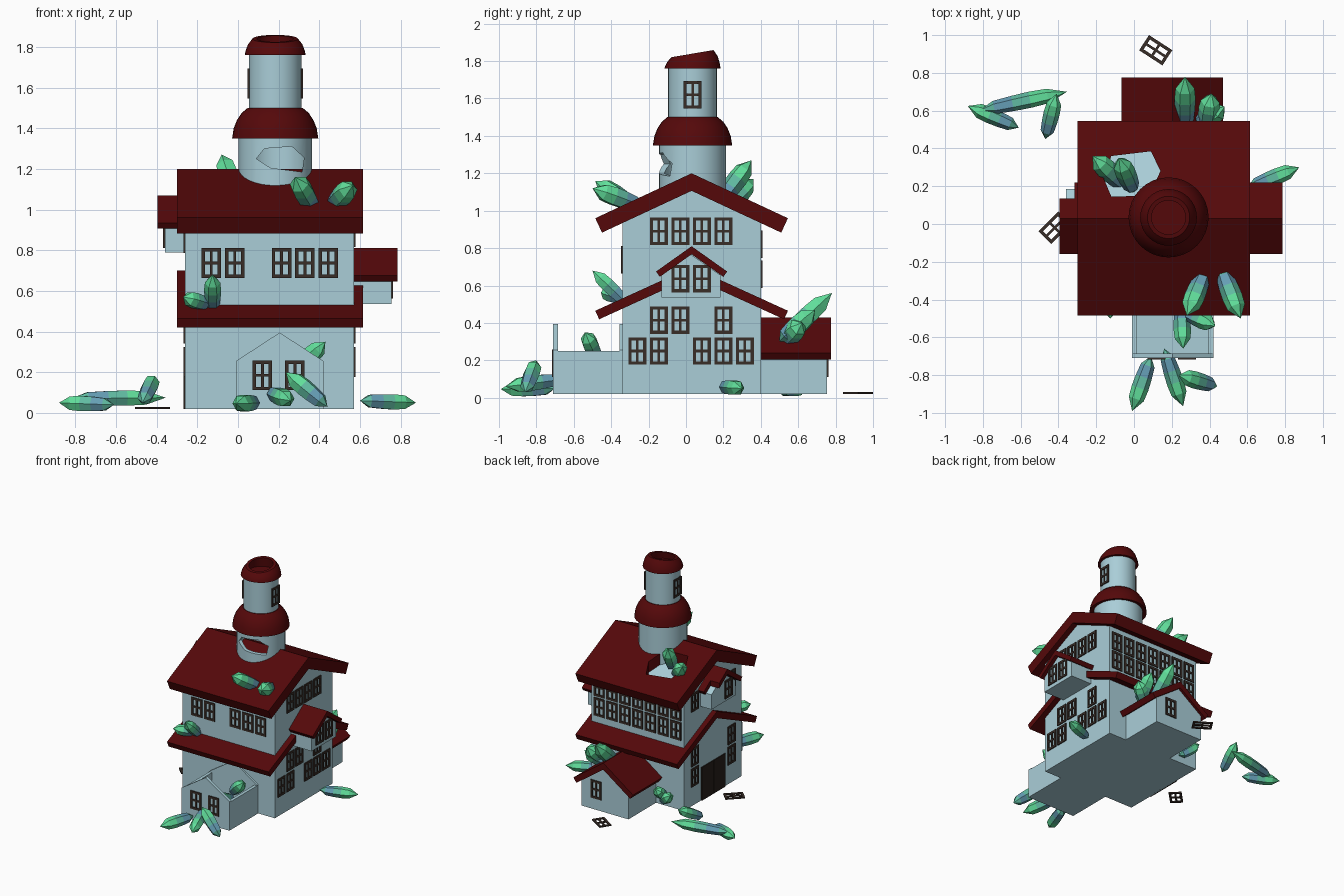
import bpy, bmesh, math
from mathutils import Vector, Matrix

if "Cube" in bpy.data.objects:
    bpy.data.objects.remove(bpy.data.objects["Cube"])


def material(name, rgb):
    m = bpy.data.materials.new(name)
    m.diffuse_color = (*rgb, 1)
    m.use_nodes = True
    m.node_tree.nodes["Principled BSDF"].inputs["Base Color"].default_value = m.diffuse_color
    return m


WALL = material("pale blue wall", (0.40, 0.615, 0.685))
ROOF = material("dark red roof", (0.09, 0.0025, 0.003))
FRAME = material("brown frame", (0.04, 0.026, 0.02))
DOOR = material("dark door", (0.021, 0.014, 0.011))
GREEN = material("crystal green", (0.12, 0.74, 0.33))
TEAL = material("crystal teal", (0.12, 0.50, 0.36))
BLUE = material("crystal blue", (0.13, 0.34, 0.46))


def finish(name, bm, mats):
    bmesh.ops.recalc_face_normals(bm, faces=bm.faces)
    me = bpy.data.meshes.new(name)
    bm.to_mesh(me)
    bm.free()
    ob = bpy.data.objects.new(name, me)
    bpy.context.collection.objects.link(ob)
    for m in mats:
        me.materials.append(m)
    return ob


def prism(name, pts, axis, a, b, mat):
    """Extrude a 2D profile along x, y or z from a to b."""
    place = {'x': lambda p, t: (t, p[0], p[1]),
             'y': lambda p, t: (p[0], t, p[1]),
             'z': lambda p, t: (p[0], p[1], t)}[axis]
    bm = bmesh.new()
    lo = [bm.verts.new(place(p, a)) for p in pts]
    hi = [bm.verts.new(place(p, b)) for p in pts]
    bm.faces.new(lo)
    bm.faces.new(hi)
    n = len(pts)
    for i in range(n):
        j = (i + 1) % n
        bm.faces.new((lo[i], lo[j], hi[j], hi[i]))
    return finish(name, bm, [mat])


def box(name, x0, x1, y0, y1, z0, z1, mat):
    return prism(name, [(x0, y0), (x1, y0), (x1, y1), (x0, y1)], 'z', z0, z1, mat)


def house(name, c0, c1, z0, eave, apex, axis, a, b):
    """Solid wall block with a gable."""
    pts = [(c0, z0), (c1, z0), (c1, eave), ((c0 + c1) / 2, apex), (c0, eave)]
    return prism(name, pts, axis, a, b, WALL)


def gable_roof(name, c, half, apex, eave, t, axis, a, b):
    d = apex - eave
    L = math.hypot(half, d)
    ox, oz = t * d / L, t * half / L
    pts = [(c - half, eave), (c, apex), (c + half, eave), (c + half - ox, eave - oz),
           (c, apex - t * L / half), (c - half + ox, eave - oz)]
    return prism(name, pts, axis, a, b, ROOF)


def cut(ob, cutter):
    mod = ob.modifiers.new("hole", 'BOOLEAN')
    mod.object = cutter
    mod.operation = 'DIFFERENCE'
    mod.solver = 'EXACT'
    bpy.context.view_layer.objects.active = ob
    bpy.ops.object.modifier_apply(modifier=mod.name)
    bpy.data.objects.remove(cutter)


TX, TY = 0.183, 0.035   # tower axis


def lathe(name, profile, mat, slant=0):
    bm = bmesh.new()
    vs = [bm.verts.new((r, 0, z)) for r, z in profile]
    es = [bm.edges.new((vs[i], vs[(i + 1) % len(vs)])) for i in range(len(vs))]
    bmesh.ops.spin(bm, geom=vs + es, cent=(0, 0, 0), axis=(0, 0, 1),
                   angle=2 * math.pi, steps=32)
    bmesh.ops.remove_doubles(bm, verts=bm.verts, dist=1e-4)
    if slant:   # tilt the broken rim, more towards the top
        for v in bm.verts:
            v.co.z += (slant * v.co.y - 0.02) * (v.co.z - 1.76) / 0.1
    bmesh.ops.translate(bm, verts=bm.verts, vec=(TX, TY, 0))
    return finish(name, bm, [mat])


def smooth(ob):
    bpy.ops.object.select_all(action='DESELECT')
    ob.select_set(True)
    bpy.context.view_layer.objects.active = ob
    bpy.ops.object.shade_smooth_by_angle(angle=math.radians(30))


def windows(name, centres, n):
    """Cross-barred frames; n is the outward direction of the wall."""
    n = Vector(n)
    X = Vector((-n.y, n.x, 0))
    rot = Matrix((X, Vector((0, 0, 1)), n)).transposed().to_4x4()
    return frames(name, [Matrix.Translation(c) @ rot for c in centres])


def frames(name, mats, w=0.096, h=0.147, bar=0.017):
    bm = bmesh.new()
    s, u = (w - bar) / 2, (h - bar) / 2
    bars = [(-s, 0, bar, h), (s, 0, bar, h), (0, 0, bar * .8, h),
            (0, -u, w, bar), (0, u, w, bar), (0, 0, w, bar * .8)]
    for m in mats:
        for x, y, bw, bh in bars:
            bmesh.ops.create_cube(bm, size=1, matrix=m @ Matrix.Translation((x, y, 0.003))
                                  @ Matrix.Diagonal((bw, bh, 0.0095, 1)))
    return finish(name, bm, [FRAME])


def crystal(name, p0, p1, r):
    """Six-sided shard with pointed ends, coloured in bands along its length."""
    p0, p1 = Vector(p0), Vector(p1)
    m = Matrix.Translation(p0) @ (p1 - p0).to_track_quat('Z', 'Y').to_matrix().to_4x4()
    L = (p1 - p0).length
    bm = bmesh.new()
    rings = []
    for t, k in ((0, 0), (.17, .82), (.38, .95), (.58, 1), (.78, .9), (1, 0)):
        n = 6 if k else 1
        rings.append([bm.verts.new(m @ Vector((r * k * math.cos(i * math.pi / 3),
                      r * k * math.sin(i * math.pi / 3), t * L))) for i in range(n)])
    for b, col in enumerate((1, 2, 1, 0, 0)):
        A, B = rings[b], rings[b + 1]
        for i in range(6):
            j = (i + 1) % 6
            q = [A[i % len(A)], A[j % len(A)], B[j % len(B)], B[i % len(B)]]
            bm.faces.new(list(dict.fromkeys(q))).material_index = col
    return finish(name, bm, [GREEN, TEAL, BLUE])


# Main building
house("main_walls", -0.34, 0.40, 0.02, 0.94, 1.11, 'x', -0.26, 0.57)
main_roof = gable_roof("main_roof", 0.03, 0.515, 1.20, 0.96, 0.085, 'x', -0.30, 0.615)
hole = [(-0.12, 0.36), (0.09, 0.385), (0.14, 0.28), (0.08, 0.15), (-0.12, 0.145), (-0.16, 0.24)]
cut(main_roof, prism("roof_cutter", hole, 'z', 0.5, 1.6, WALL))
gable_roof("lower_roof", 0.03, 0.515, 0.70, 0.465, 0.05, 'x', -0.30, 0.615)
for y in (-0.127, 0.027):
    box("door_leaf", -0.268, -0.25, y, y + 0.15, 0.02, 0.29, DOOR)

# Dormers on both sides
house("right_dormer_walls", -0.13, 0.185, 0.535, 0.655, 0.765, 'x', 0.5, 0.755)
gable_roof("right_dormer_roof", 0.03, 0.19, 0.81, 0.675, 0.035, 'x', 0.5, 0.785)
house("left_dormer_walls", -0.125, 0.185, 0.79, 0.91, 1.02, 'x', -0.36, -0.2)
left_roof = gable_roof("left_dormer_roof", 0.03, 0.19, 1.07, 0.935, 0.035, 'x', -0.395, -0.2)
cut(left_roof, box("dormer_cutter", -0.6, -0.315, 0.135, 0.3, 0.6, 1.3, WALL))

# Back extension
house("back_walls", -0.01, 0.415, 0.02, 0.235, 0.39, 'y', 0.35, 0.755)
gable_roof("back_roof", 0.203, 0.268, 0.43, 0.24, 0.045, 'y', 0.40, 0.775)

# Roofless front extension
for name, y in (("front_gable", -0.71), ("front_gable_rear", -0.355)):
    house(name, -0.01, 0.42, 0.02, 0.255, 0.395, 'y', y, y + 0.025)
for name, x in (("front_left_wall", -0.01), ("front_right_wall", 0.395)):
    box(name, x, x + 0.025, -0.70, -0.335, 0.02, 0.25, WALL)
box("front_floor", 0, 0.41, -0.70, -0.335, 0.02, 0.04, WALL)

# Tower
tube = lathe("tower_lower", [(.18, 1.0), (.18, 1.37), (.15, 1.37), (.15, 1.0)], WALL)
gap = [(.09, 1.25), (.13, 1.30), (.265, 1.31), (.325, 1.255), (.315, 1.185), (.16, 1.205)]
cut(tube, prism("tower_cutter", gap, 'y', -0.4, 0.0, WALL))
smooth(tube)
smooth(lathe("tower_skirt_roof", [(0, 1.36), (.175, 1.36), (.212, 1.35), (.204, 1.40), (.188, 1.44),
                                  (.165, 1.475), (.135, 1.5), (0, 1.5)], ROOF))
smooth(lathe("tower_upper", [(0, 1.48), (.13, 1.48), (.13, 1.77), (0, 1.77)], WALL))
smooth(lathe("tower_cap", [(0, 1.76), (.15, 1.76), (.146, 1.785), (.134, 1.825), (.112, 1.86),
                           (.09, 1.86), (.10, 1.78), (0, 1.78)], ROOF, 0.17))

# Windows on a regular pitch: columns are counted from the middle, gaps are lost windows
PITCH = 0.115
windows("front_windows", [(0.099 + i * PITCH, -0.34, 0.737) for i in (-2, -1, 1, 2, 3)], (0, -1, 0))
windows("porch_windows", [(x, -0.71, 0.185) for x in (.12, .28)], (0, -1, 0))
windows("back_windows", [(0.155 + i * PITCH, 0.40, z) for i in range(-3, 4) for z in (.66, .82)],
        (0, 1, 0))
windows("back_extension_window", [(0.28, 0.755, 0.185)], (0, 1, 0))
for z, columns in ((.89, (-1, 0, 1, 2)), (.415, (-1, 0, 2)), (.25, (-2, -1, 1, 2, 3))):
    windows("right_windows", [(0.57, -0.03 + i * PITCH, z) for i in columns], (1, 0, 0))
windows("right_dormer_windows", [(0.755, -0.03 + i * PITCH, 0.637) for i in (0, 1)], (1, 0, 0))
for z in (.25, .415, .86):
    windows("left_windows", [(-0.26, y, z) for y in (-.21, .26)], (-1, 0, 0))
windows("left_dormer_window", [(-0.36, -0.03, 0.885)], (-1, 0, 0))
for side in (-1, 1):
    windows("tower_window", [(TX + side * 0.128, TY, 1.62)], (side, 0, 0))
frames("fallen_windows", [Matrix.Translation((x, y, 0.022)) @ Matrix.Rotation(math.radians(a), 4, 'Z')
                          for x, y, a in ((0.115, 0.92, 57), (-0.42, -0.02, -45))])

# Crystals: radius per cluster, then base and tip points
clusters = {
    "ground_crystal": (.043, [((-.82, .60, .07), (-.355, .70, .075)), ((-.61, .51, .04), (-.88, .625, .05)),
                              ((-.47, .45, .05), (-.41, .69, .18)), ((.60, .19, .06), (.875, .30, .05)),
                              ((-.08, .42, .06), (-.21, .5, .17)), ((-.1, .41, .09), (-.09, .52, .2))]),
    "porch_crystal": (.046, [((.09, -.7, .05), (-.01, -.99, .046)), ((.16, -.66, .1), (.26, -.965, .06)),
                             ((.44, -.86, .03), (.235, -.80, .2)), ((.27, -.47, .2), (.43, -.54, .35)),
                             ((.25, -.42, .13), (.26, -.66, .22))]),
    "roof_crystal": (.054, [((.375, -.25, 1.0), (.28, -.485, 1.16)), ((.46, -.23, 1.02), (.565, -.5, 1.12)),
                            ((-.05, .2, 1.0), (-.22, .36, 1.17)), ((0, .17, 1.03), (-.08, .35, 1.27))]),
    "lower_roof_crystal": (.042, [((-.125, -.31, .5), (-.125, -.5, .68)), ((-.14, -.34, .53), (-.27, -.45, .57))]),
    "back_roof_crystal": (.056, [((.27, .5, .3), (.27, .78, .56)), ((.33, .53, .3), (.48, .62, .4)),
                                 ((.38, .5, .3), (.41, .69, .47))]),
}
for name, (radius, shards) in clusters.items():
    for base, tip in shards:
        crystal(name, base, tip, radius)
